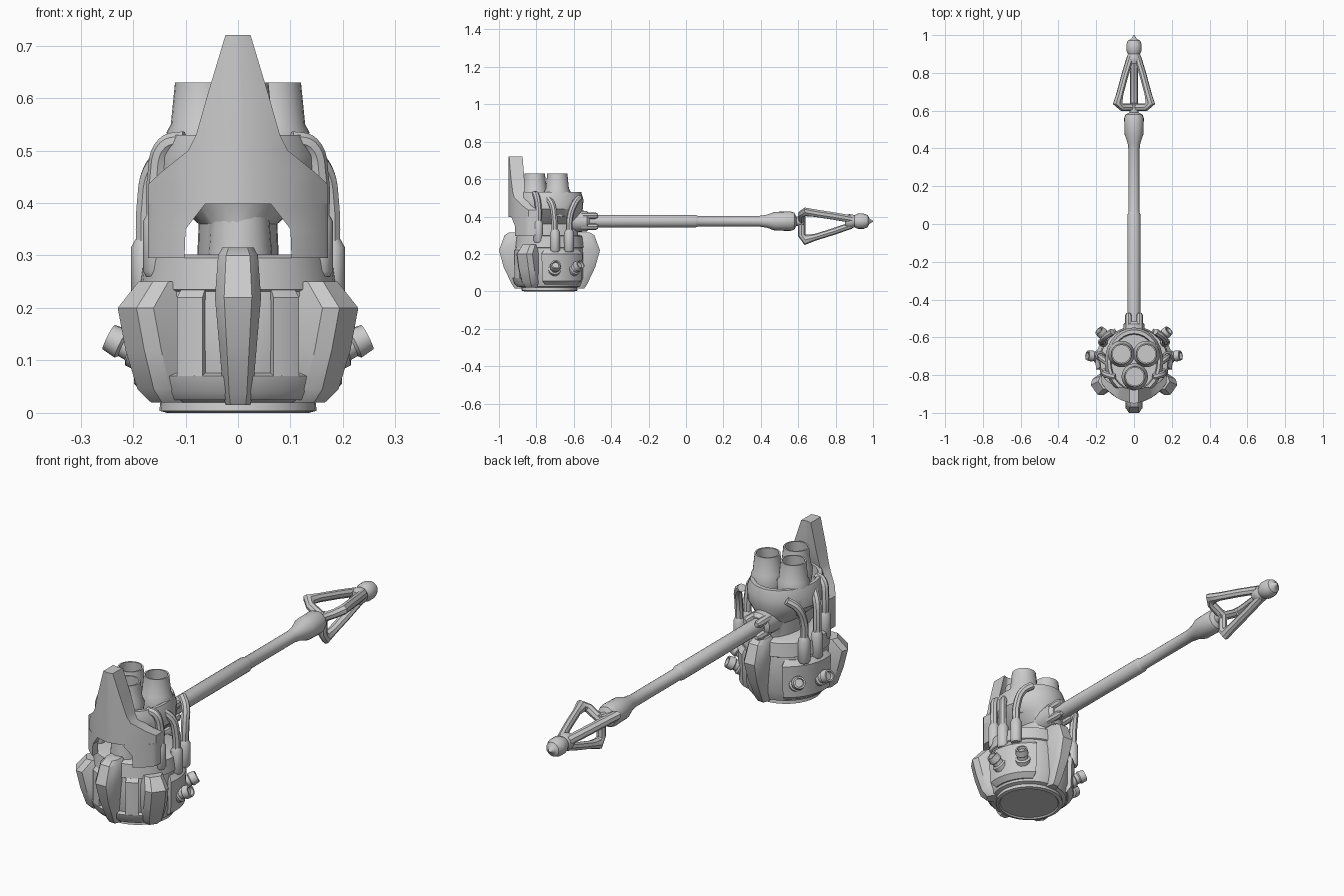
import bpy, bmesh, math
from mathutils import Vector, Matrix

if "Cube" in bpy.data.objects:
    bpy.data.objects.remove(bpy.data.objects["Cube"])

steel = bpy.data.materials.new("grey_steel")
steel.use_nodes = True
GREY = (0.6, 0.6, 0.6, 1)
steel.diffuse_color = GREY
steel.node_tree.nodes["Principled BSDF"].inputs["Base Color"].default_value = GREY

HEAD = Vector((0, -0.73, 0))
GRIP_Z = 0.375
parts = []


def loft(name, rings):
    """Skin a list of equal-length rings and cap both ends."""
    bm = bmesh.new()
    rows = [[bm.verts.new(p) for p in ring] for ring in rings]
    n = len(rows[0])
    for a, b in zip(rows, rows[1:]):
        for i in range(n):
            bm.faces.new((a[i], a[(i + 1) % n], b[(i + 1) % n], b[i]))
    bm.faces.new(rows[0])
    bm.faces.new(rows[-1])
    bmesh.ops.recalc_face_normals(bm, faces=bm.faces)
    me = bpy.data.meshes.new(name)
    bm.to_mesh(me)
    bm.free()
    me.materials.append(steel)
    ob = bpy.data.objects.new(name, me)
    bpy.context.collection.objects.link(ob)
    parts.append(ob)
    return ob


def lathe(name, profile, origin, axis=(0, 0, 1), sides=24):
    """Turn (radius, distance) pairs around an axis."""
    turn = Vector((0, 0, 1)).rotation_difference(Vector(axis)).to_matrix()
    ring = [Vector((math.cos(t), math.sin(t), 0))
            for t in (2 * math.pi * i / sides for i in range(sides))]
    return loft(name, [[Vector(origin) + turn @ (p * r + Vector((0, 0, h)))
                        for p in ring] for r, h in profile])


def tube(name, points, radius):
    """Round pipe along a smooth path."""
    cu = bpy.data.curves.new(name, "CURVE")
    cu.dimensions = "3D"
    cu.bevel_depth = radius
    cu.bevel_resolution = 2
    cu.resolution_u = 6
    cu.use_fill_caps = True
    sp = cu.splines.new("BEZIER")
    sp.bezier_points.add(len(points) - 1)
    for bp, p in zip(sp.bezier_points, points):
        bp.co = p
        bp.handle_left_type = bp.handle_right_type = "AUTO"
    cu.materials.append(steel)
    ob = bpy.data.objects.new(name, cu)
    bpy.context.collection.objects.link(ob)
    parts.append(ob)


def around(angle, r, side, z):
    """Point at a radius and sideways offset, angle in degrees about the head."""
    return HEAD + Matrix.Rotation(math.radians(angle), 3, "Z") @ Vector((r, side, z))


def arc_panel(name, a0, a1, rows, inner):
    """Raised curved plate on the body; rows are (height, radius, angle trim)."""
    rings = []
    for z, r, trim in rows:
        angles = [a0 + trim + (a1 - a0 - 2 * trim) * i / 8 for i in range(9)]
        rings.append([around(a, r, 0, z) for a in angles]
                     + [around(a, inner, 0, z) for a in reversed(angles)])
    loft(name, rings)


def fin(name, angle, rows):
    """Chamfered armour rib; rows are (height, outer radius, half width)."""
    loft(name, [[around(angle, *p, z) for p in (
        (0.15, -w), (r - 0.025, -w), (r, -w * 0.6),
        (r, w * 0.6), (r - 0.025, w), (0.15, w))] for z, r, w in rows])


# Hammer body
lathe("body", [(0.13, 0.006), (0.135, 0), (0.15, 0.004), (0.148, 0.02), (0.165, 0.025),
               (0.182, 0.07), (0.185, 0.2), (0.18, 0.24), (0.175, 0.295), (0.165, 0.3)],
      HEAD, sides=32)
lathe("body_collar", [(0.17, 0.225), (0.187, 0.235), (0.179, 0.295), (0.165, 0.302)],
      HEAD, sides=32)

# Armour ribs
RIB = [(0.015, 0.185, 0.024), (0.035, 0.2, 0.028), (0.13, 0.245, 0.036),
       (0.22, 0.27, 0.044), (0.3, 0.24, 0.038), (0.315, 0.215, 0.03)]
fin("front_rib", -90, RIB)
fin("back_rib", 90, RIB)
SIDE_RIB = [(0.02, 0.19, 0.03), (0.045, 0.215, 0.045), (0.12, 0.24, 0.052),
            (0.2, 0.258, 0.052), (0.25, 0.215, 0.04)]
for label, sx in (("left", 1), ("right", -1)):
    fin(label + "_rib", -90 + sx * 55, SIDE_RIB)

# Side panels and front window sills
for label, mid in (("left", 24), ("right", 156)):
    arc_panel(label + "_panel", mid - 36, mid + 36,
              [(0.035, 0.175, 4), (0.055, 0.198, 1), (0.2, 0.204, 0), (0.222, 0.186, 3)], 0.15)
arc_panel("front_sill", -140, -40,
          [(0.025, 0.175, 0), (0.04, 0.19, 0), (0.07, 0.2, 0), (0.076, 0.185, 0)], 0.15)
for label, a in (("left", -62), ("right", -118)):
    arc_panel(label + "_window_post", a - 8, a + 8,
              [(0.07, 0.198, 0), (0.22, 0.198, 0), (0.235, 0.185, 0)], 0.15)

# Side nozzles
for label, sx in (("left", 1), ("right", -1)):
    for place, a in (("front", 8), ("back", 42)):
        d = Vector((sx * math.cos(math.radians(a)), math.sin(math.radians(a)), 0.5))
        start = HEAD + Vector((d.x * 0.17, d.y * 0.17, 0.105))
        lathe(f"{label}_{place}_nozzle",
              [(0.034, 0), (0.034, 0.035), (0.025, 0.04), (0.024, 0.055), (0.03, 0.06),
               (0.026, 0.088), (0.019, 0.088), (0.017, 0.075)], start, d, 14)


# Core between body and engine, narrow at the waist
def oval(rx, ry, z):
    return [HEAD + Vector((rx * math.cos(t), ry * math.sin(t), z))
            for t in (2 * math.pi * i / 28 for i in range(28))]


loft("core", [oval(*row) for row in (
    (0.078, 0.15, 0.29), (0.075, 0.155, 0.36), (0.12, 0.165, 0.4), (0.155, 0.178, 0.44),
    (0.155, 0.182, 0.49), (0.14, 0.17, 0.53), (0.125, 0.15, 0.53), (0.12, 0.145, 0.48))])

# Exhaust canisters
for label, x, y in (("left", 0.066, -0.688), ("right", -0.066, -0.688), ("front", 0.004, -0.808)):
    lathe(label + "_canister",
          [(0.055, 0.4), (0.066, 0.48), (0.07, 0.535), (0.062, 0.55), (0.054, 0.63),
           (0.047, 0.63), (0.05, 0.57)], (x, y, 0))
lathe("front_column", [(0.062, 0.29), (0.05, 0.44)], (0.004, -0.83, 0))


# Curved front shield with spike and notch
def shield_ring(z, x0, x1, depth):
    xs = [x0 + (x1 - x0) * i / 12 for i in range(13)]
    front = [Vector((x, HEAD.y - math.sqrt(0.21 ** 2 - x * x) - 0.01 * (0.1 - abs(x)) / 0.1, z))
             for x in xs]
    return front + [p + Vector((0, depth + abs(p.x) * 0.1, 0)) for p in reversed(front)]


loft("front_shield", [shield_ring(z, -x, x, d) for z, x, d in (
    (0.398, 0.172, 0.03), (0.435, 0.172, 0.03), (0.46, 0.145, 0.035), (0.5, 0.095, 0.045),
    (0.53, 0.08, 0.055), (0.6, 0.06, 0.065), (0.72, 0.024, 0.07))])
for label, sx in (("left", 1), ("right", -1)):
    loft(label + "_shield_leg", [shield_ring(z, sx * a, sx * 0.172, 0.03) for z, a in (
        (0.295, 0.102), (0.35, 0.1), (0.399, 0.062))])

# Hoses and their sleeves
for label, sx in (("left", 1), ("right", -1)):
    hoses = {
        "middle": [(0.178, -0.7, 0.3), (0.176, -0.705, 0.4), (0.165, -0.715, 0.46), (0.13, -0.74, 0.5)],
        "back": [(0.165, -0.625, 0.3), (0.165, -0.62, 0.4), (0.15, -0.595, 0.47), (0.115, -0.57, 0.5)],
        "front": [(0.155, -0.79, 0.35), (0.155, -0.79, 0.45), (0.138, -0.8, 0.51), (0.1, -0.81, 0.52)],
    }
    for place, path in hoses.items():
        tube(f"{label}_{place}_hose", [(sx * x, y, z) for x, y, z in path], 0.018)
        x, y, z = path[0]
        lathe(f"{label}_{place}_sleeve",
              [(0.02, -0.09), (0.026, -0.08), (0.026, 0.015), (0.018, 0.03)],
              (sx * x, y, z), sides=12)

# Handle, turned along its length
lathe("handle", [(0.034, -0.6), (0.034, 0.05), (0.03, 0.06), (0.028, 0.065), (0.028, 0.39),
                 (0.03, 0.4), (0.034, 0.43), (0.05, 0.475), (0.052, 0.56), (0.045, 0.58),
                 (0.025, 0.59), (0.025, 0.63)], (0, 0, GRIP_Z), (0, 1, 0), 20)
lathe("handle_socket", [(0.06, -0.62), (0.055, -0.53), (0.04, -0.515)],
      (0, 0, GRIP_Z), (0, 1, 0), 20)

# Socket claws: four bars around the handle root
for i in range(4):
    a = math.radians(45 + 90 * i)
    c = Vector((math.cos(a) * 0.042, 0, GRIP_Z + math.sin(a) * 0.042))
    lathe(f"socket_claw_{i + 1}", [(0.018, -0.56), (0.018, -0.485), (0.01, -0.47)],
          c, (0, 1, 0), 8)

# Pommel cage: three bent prongs
for i in range(3):
    a = math.radians(-90 + 120 * i)
    out = Vector((math.cos(a), 0, math.sin(a)))
    side = Vector((-math.sin(a), 0, math.cos(a)))
    path = [(0.0, 0.618, 0.02, 0.02), (0.075, 0.618, 0.02, 0.02), (0.1, 0.638, 0.028, 0.022),
            (0.086, 0.69, 0.018, 0.022), (0.055, 0.79, 0.018, 0.022), (0.022, 0.885, 0.018, 0.022)]
    rings = []
    for k, (r, y, thick, wide) in enumerate(path):
        p, q = path[max(k - 1, 0)], path[min(k + 1, 5)]
        along = (out * (q[0] - p[0]) + Vector((0, q[1] - p[1], 0))).normalized()
        normal = along.cross(side)
        centre = out * r + Vector((0, y, GRIP_Z))
        rings.append([centre + normal * thick * math.cos(t) + side * wide * math.sin(t)
                      for t in (math.pi * j / 4 for j in range(8))])
    loft(f"pommel_prong_{i + 1}", rings)

# Pommel knob and point
lathe("pommel_tip", [(0.03, 0.85), (0.038, 0.87), (0.036, 0.89), (0.032, 0.9), (0.041, 0.92),
                     (0.041, 0.95), (0.032, 0.972), (0.015, 0.98), (0.002, 1.0)],
      (0, 0, GRIP_Z), (0, 1, 0), 16)

# Turn hoses into meshes and smooth with sharp edges kept
bpy.ops.object.select_all(action="DESELECT")
for ob in parts:
    ob.select_set(True)
bpy.context.view_layer.objects.active = parts[0]
bpy.ops.object.convert(target="MESH")
bpy.ops.object.shade_smooth_by_angle(angle=math.radians(35))
